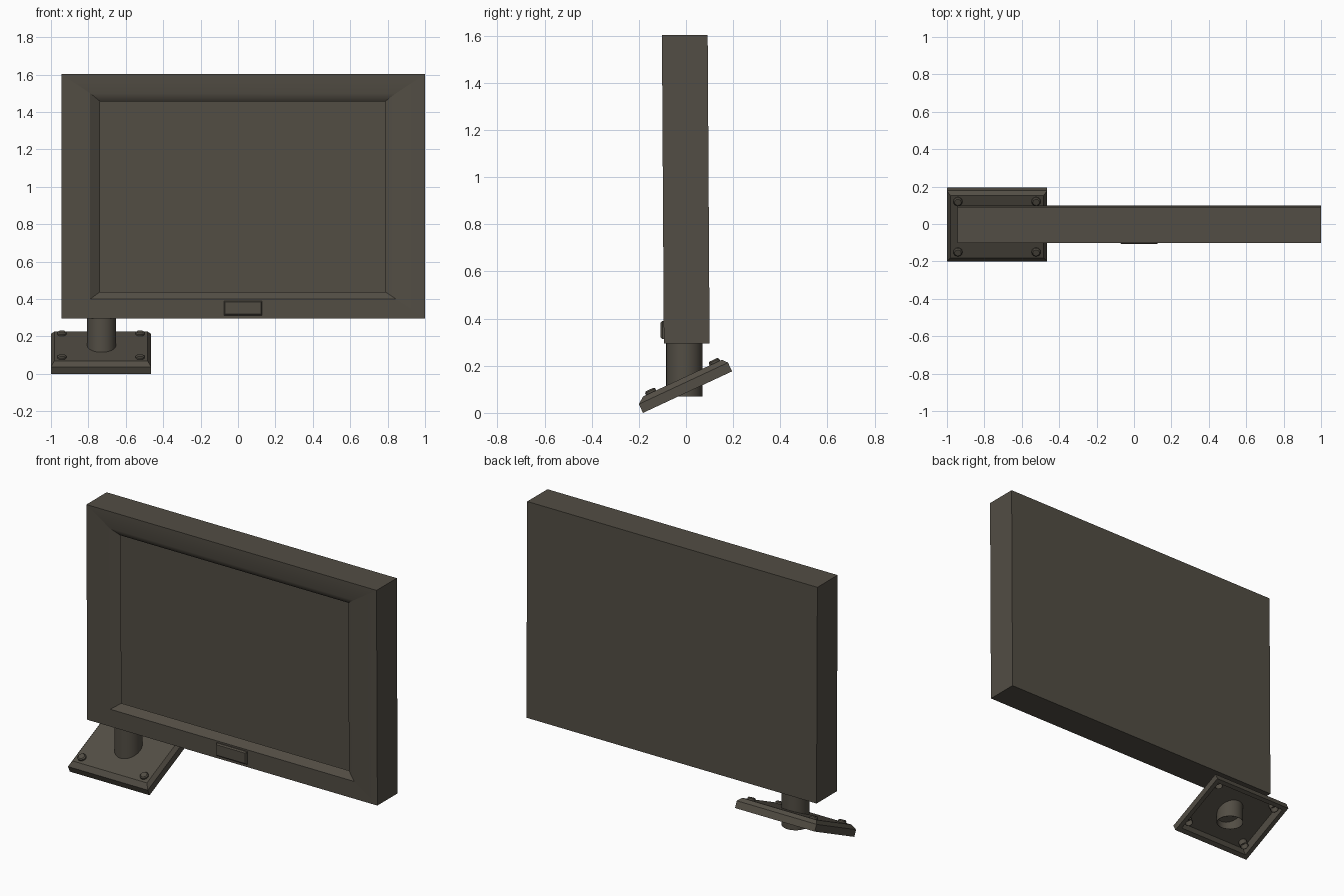
import bpy, bmesh, math
from mathutils import Matrix

if "Cube" in bpy.data.objects:
    bpy.data.objects.remove(bpy.data.objects["Cube"])

mat = bpy.data.materials.new("dark_brown_grey")
mat.diffuse_color = (0.085, 0.075, 0.058, 1)
mat.use_nodes = True
mat.node_tree.nodes["Principled BSDF"].inputs["Base Color"].default_value = mat.diffuse_color


def finish(name, bm, matrix=None, smooth=None):
    if matrix:
        bm.transform(matrix)
    bmesh.ops.recalc_face_normals(bm, faces=bm.faces)
    me = bpy.data.meshes.new(name)
    bm.to_mesh(me)
    bm.free()
    me.materials.append(mat)
    ob = bpy.data.objects.new(name, me)
    bpy.context.collection.objects.link(ob)
    if smooth:
        bpy.ops.object.select_all(action='DESELECT')
        ob.select_set(True)
        bpy.context.view_layer.objects.active = ob
        bpy.ops.object.shade_smooth_by_angle(angle=math.radians(smooth))
    return ob


def lofted_rects(bm, rings, caps=True):
    """Each ring is four points; neighbours are bridged, ends optionally capped."""
    loops = [[bm.verts.new(p) for p in ring] for ring in rings]
    for a, b in zip(loops, loops[1:]):
        for i in range(4):
            j = (i + 1) % 4
            bm.faces.new((a[i], a[j], b[j], b[i]))
    bm.faces.new(loops[0])
    if caps:
        bm.faces.new(loops[-1])
    return loops


# Panel: hollow box with a bevelled opening in front, leaning very slightly forward
def xz(x0, x1, z0, z1, y):
    return [(x, y - 0.0062 * (z - 0.95), z)
            for x, z in ((x0, z0), (x1, z0), (x1, z1), (x0, z1))]


bm = bmesh.new()
loops = lofted_rects(bm, [
    xz(-0.945, 1.0, 0.295, 1.602, 0.096),
    xz(-0.945, 1.0, 0.295, 1.602, -0.098),
    xz(-0.79, 0.845, 0.40, 1.50, -0.098),
    xz(-0.738, 0.787, 0.438, 1.457, -0.065)], caps=False)
rim = loops[2]
soft = [bm.edges.get((rim[i], rim[(i + 1) % 4])) for i in (1, 2)]
for e in bm.edges:
    e.smooth = e in soft
for f in bm.faces:
    f.smooth = True
finish("panel_casing", bm)

# Front button with a chamfered face
bm = bmesh.new()
lofted_rects(bm, [
    xz(-0.075, 0.129, 0.313, 0.390, -0.09),
    xz(-0.075, 0.129, 0.313, 0.390, -0.104),
    xz(-0.069, 0.123, 0.320, 0.383, -0.111)])
finish("front_button", bm)

# Tilted base plate: chamfered on top, hollow underneath with a lip
tilt = Matrix.Translation((-0.7325, 0.0065, 0.088)) @ Matrix.Rotation(math.radians(25), 4, 'X')


def xy(hx, y0, y1, z):
    return [(-hx, y0, z), (hx, y0, z), (hx, y1, z), (-hx, y1, z)]


bm = bmesh.new()
lofted_rects(bm, [
    xy(0.2495, -0.179, 0.190, 0.063),
    xy(0.2675, -0.2085, 0.2085, 0.041),
    xy(0.2675, -0.2085, 0.2085, 0.0),
    xy(0.240, -0.180, 0.184, 0.0),
    xy(0.240, -0.180, 0.184, 0.058)])
finish("base_plate", bm, tilt)


# Turned parts: stacked rings around z
def turned(name, profile, sides, matrix):
    bm = bmesh.new()
    rings = []
    for r, z in profile:
        rings.append([bm.verts.new((r * math.cos(math.tau * i / sides),
                                    r * math.sin(math.tau * i / sides), z))
                      for i in range(sides)])
    for a, b in zip(rings, rings[1:]):
        for i in range(sides):
            j = (i + 1) % sides
            bm.faces.new((a[i], a[j], b[j], b[i]))
    bm.faces.new(rings[0])
    bm.faces.new(rings[-1])
    finish(name, bm, matrix, 40)


# Post: hollow tube, open below, running from the panel through the plate
turned("post", [(0.075, 0.294), (0.075, 0.07), (0.077, 0.07), (0.077, 0.298)], 32,
       Matrix.Translation((-0.7295, -0.007, 0)))

# Corner bolts, passing through the plate into its hollow
for x in (-0.209, 0.209):
    for y, side in ((-0.141, "front"), (0.157, "back")):
        turned(f"{side}_bolt_{'left' if x < 0 else 'right'}",
               [(0.022, 0.07), (0.022, 0.02), (0.024, 0.02), (0.024, 0.072), (0.018, 0.078)], 16,
               tilt @ Matrix.Translation((x, y, 0)))
